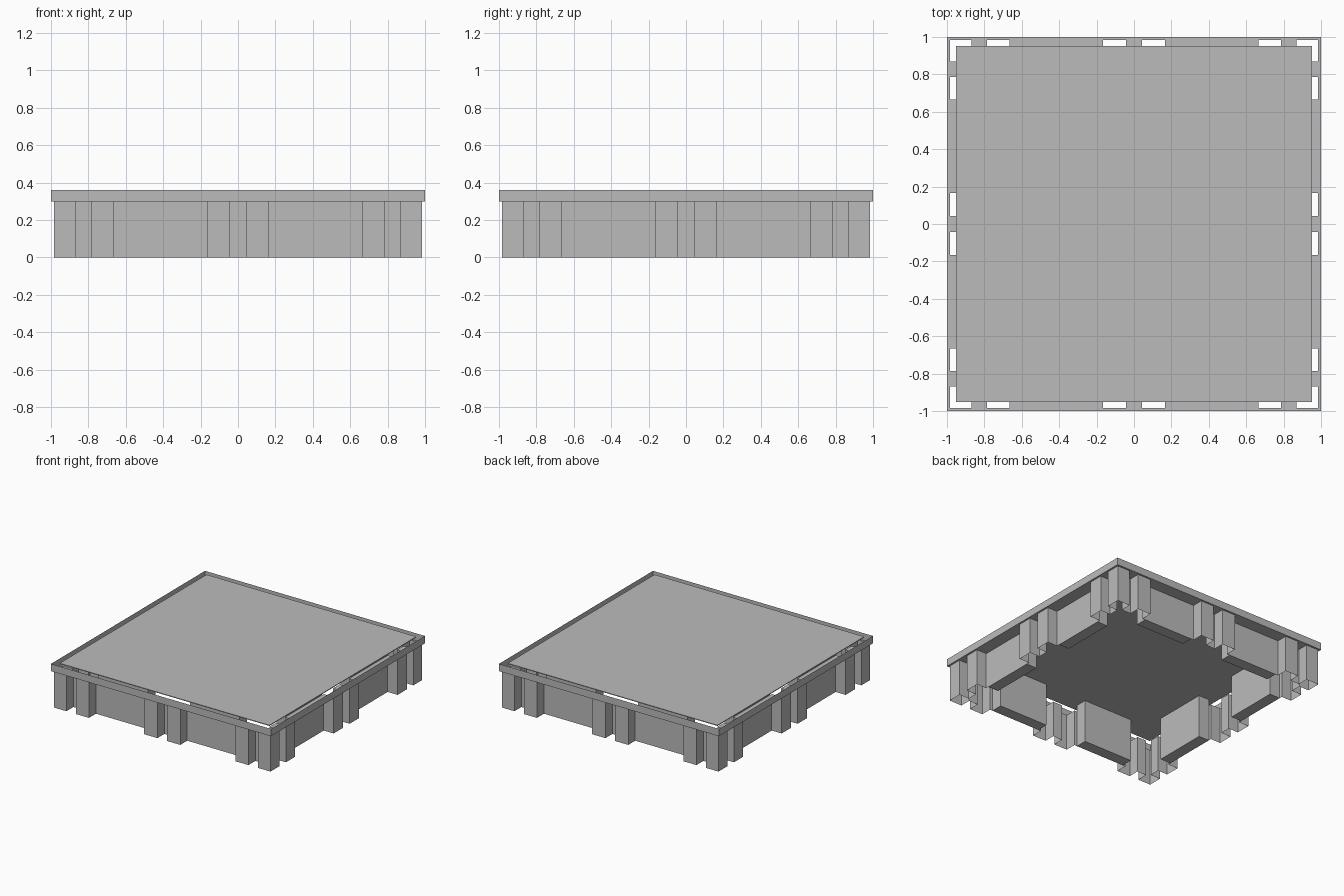
import bpy, bmesh
from mathutils import Matrix
from math import pi

cube = bpy.data.objects.get("Cube")
if cube:
    bpy.data.objects.remove(cube, do_unlink=True)

grey = bpy.data.materials.new("light grey plastic")
grey.use_nodes = True
colour = (0.5, 0.5, 0.5, 1)
grey.diffuse_color = colour
grey.node_tree.nodes["Principled BSDF"].inputs["Base Color"].default_value = colour

OUT, IN = 0.985, 0.895         # outer face of the legs, wall between them
LIP, TOP = 0.30, 0.36          # underside and top of the rim
BAYS = (-0.415, 0.415)         # centres of the long bays on each side


def finish(bm, name):
    """Turn a bmesh into a grey object."""
    mesh = bpy.data.meshes.new(name)
    bm.to_mesh(mesh)
    bm.free()
    mesh.materials.append(grey)
    obj = bpy.data.objects.new(name, mesh)
    bpy.context.collection.objects.link(obj)
    return obj


def box(bm, x0, x1, y0, y1, z0, z1):
    """Add a box to the bmesh."""
    size = Matrix.Diagonal((x1 - x0, y1 - y0, z1 - z0, 1))
    place = Matrix.Translation(((x0 + x1) / 2, (y0 + y1) / 2, (z0 + z1) / 2))
    bmesh.ops.create_cube(bm, size=1, matrix=place @ size)


def four_sides(bm):
    """Repeat the front side around the model."""
    side = bm.verts[:] + bm.edges[:] + bm.faces[:]
    for i in range(1, 4):
        copy = bmesh.ops.duplicate(bm, geom=side)["geom"]
        verts = [v for v in copy if isinstance(v, bmesh.types.BMVert)]
        bmesh.ops.rotate(bm, verts=verts, cent=(0, 0, 0),
                         matrix=Matrix.Rotation(i * pi / 2, 3, 'Z'))
    bmesh.ops.remove_doubles(bm, verts=bm.verts, dist=0.0005)


# Stepped thin wall with hollow legs, and the flange joining it to the rim
steps = (-OUT, -0.87, -0.785, -0.665, -0.165, -0.043,
         0.043, 0.165, 0.665, 0.785, 0.87, OUT)
wall, flange = bmesh.new(), bmesh.new()
path = []
for i, (a, b) in enumerate(zip(steps, steps[1:])):
    y = -OUT if i % 2 == 0 else -IN
    path += [(a, y), (b, y)]
    corners = [(a, -1), (b, -1), (b, y), (a, y)]
    flange.faces.new([flange.verts.new((*p, LIP)) for p in corners])
for p, q in zip(path, path[1:]):
    quad = [(*p, 0), (*q, 0), (*q, LIP), (*p, LIP)]
    wall.faces.new([wall.verts.new(c) for c in quad])
four_sides(wall)
finish(wall, "stepped_wall")

# Flange corners and upright rim
for a, b in ((-1, -OUT),):
    quad = [(a, a), (b, a), (b, b), (a, b)]
    flange.faces.new([flange.verts.new((*p, LIP)) for p in quad])
four_sides(flange)
finish(flange, "flange")

rim = bmesh.new()
quad = [(-1, -1, LIP), (1, -1, LIP), (1, -1, TOP), (-1, -1, TOP)]
rim.faces.new([rim.verts.new(c) for c in quad])
four_sides(rim)
finish(rim, "rim")

# Flat deck, standing clear of the rim
deck = bmesh.new()
box(deck, -0.953, 0.953, -0.953, 0.953, TOP - 0.006, TOP)
finish(deck, "deck")

# Closed blocks behind the long bays, carrying the deck
blocks = bmesh.new()
for c in BAYS:
    box(blocks, c - 0.225, c + 0.225, -IN, -0.80, 0, TOP - 0.006)
four_sides(blocks)
finish(blocks, "support_blocks")

# Small pads on the flange
pads = bmesh.new()
for c in BAYS:
    for s in (-0.103, 0.103):
        box(pads, c + s - 0.06, c + s + 0.06, -OUT, -0.94, LIP, LIP + 0.005)
four_sides(pads)
finish(pads, "flange_pads")
